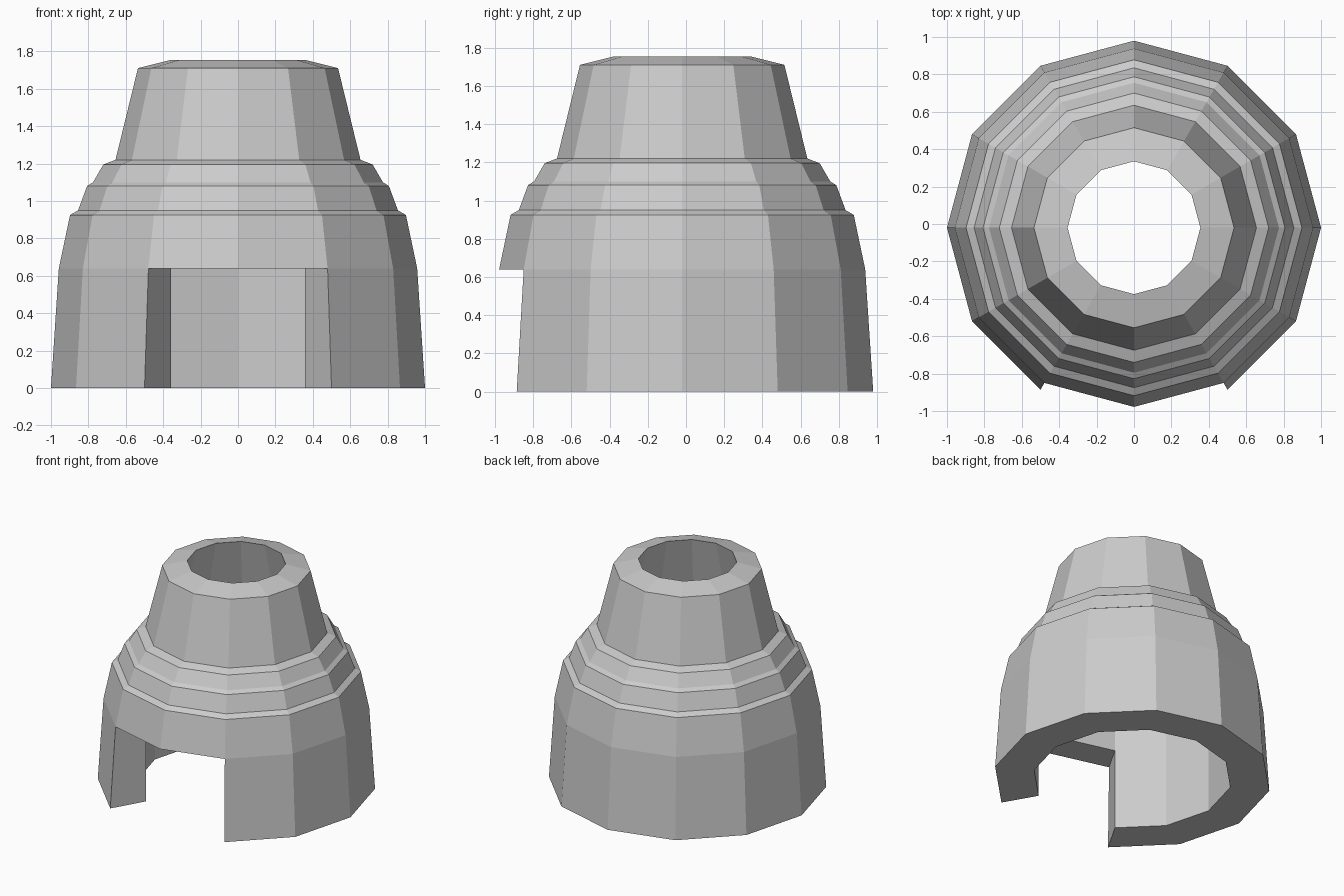
import bpy, bmesh
from math import cos, sin, tau

if "Cube" in bpy.data.objects:
    bpy.data.objects.remove(bpy.data.objects["Cube"])

SIDES = 12
CENTRE_Y = -0.02
# Closed wall section as (radius, height): outside going up, then inside going down
PROFILE = [(1.0, 0), (0.958, 0.64), (0.898, 0.925), (0.855, 0.95), (0.807, 1.08),
           (0.775, 1.10), (0.72, 1.195), (0.655, 1.22), (0.535, 1.71), (0.355, 1.755),
           (0.50, 1.2), (0.715, 0.92), (0.715, 0.64), (0.715, 0)]
OUT_LOW, OUT_SILL, IN_SILL, IN_LOW = 0, 1, 12, 13
DOOR = (8, 9)  # the two front segments, left open below the lintel

bm = bmesh.new()
cols = []
for i in range(SIDES):
    a = tau * i / SIDES
    cols.append([bm.verts.new((r * cos(a), r * sin(a) + CENTRE_Y, z)) for r, z in PROFILE])

# Revolved wall, with the doorway skipped and its lintel closed
n = len(PROFILE)
for i in range(SIDES):
    a, b = cols[i], cols[(i + 1) % SIDES]
    for k in range(n):
        m = (k + 1) % n
        if i in DOOR and k in (OUT_LOW, IN_SILL, IN_LOW):
            continue
        bm.faces.new((a[k], b[k], b[m], a[m]))
    if i in DOOR:
        bm.faces.new((a[IN_SILL], b[IN_SILL], b[OUT_SILL], a[OUT_SILL]))

# Doorway jambs
for i in (DOOR[0], DOOR[-1] + 1):
    bm.faces.new([cols[i][k] for k in (OUT_LOW, OUT_SILL, IN_SILL, IN_LOW)])

bmesh.ops.recalc_face_normals(bm, faces=bm.faces[:])
mesh = bpy.data.meshes.new("stepped_housing")
bm.to_mesh(mesh)
bm.free()
bpy.context.collection.objects.link(bpy.data.objects.new("stepped_housing", mesh))
